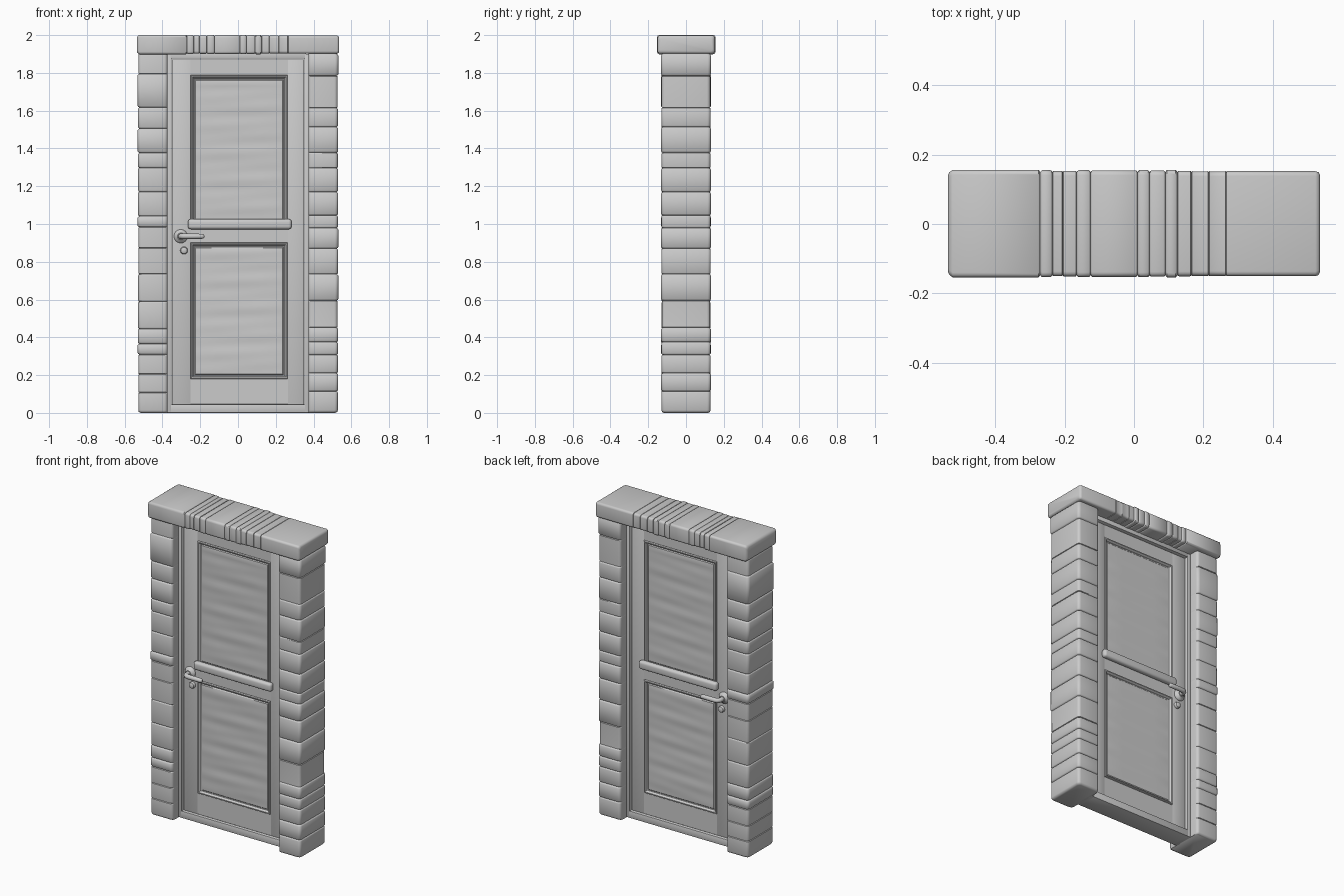
import bpy, bmesh, math, random
from mathutils import Vector, Matrix

if "Cube" in bpy.data.objects:
    bpy.data.objects.remove(bpy.data.objects["Cube"])

random.seed(4)


def finish(name, bm, angle=40):
    bmesh.ops.recalc_face_normals(bm, faces=bm.faces)
    me = bpy.data.meshes.new(name)
    bm.to_mesh(me)
    bm.free()
    ob = bpy.data.objects.new(name, me)
    bpy.context.collection.objects.link(ob)
    bpy.ops.object.select_all(action='DESELECT')
    ob.select_set(True)
    bpy.context.view_layer.objects.active = ob
    bpy.ops.object.shade_smooth_by_angle(angle=math.radians(angle))
    return ob


def box(name, x, y, z, r=0.004, seg=2):
    bm = bmesh.new()
    bmesh.ops.create_cube(bm, size=1)
    for v in bm.verts:
        v.co = [(a[0] + a[1]) / 2 + c * (a[1] - a[0]) for a, c in zip((x, y, z), v.co)]
    bmesh.ops.bevel(bm, geom=bm.edges[:], offset=r, segments=seg, profile=0.5, affect='EDGES')
    return finish(name, bm)


def loft(bm, rings, cap_start=True, cap_end=True):
    rows = [[bm.verts.new(p) for p in ring] for ring in rings]
    n = len(rows[0])
    for a, b in zip(rows, rows[1:]):
        for i in range(n):
            bm.faces.new((a[i], a[(i + 1) % n], b[(i + 1) % n], b[i]))
    if cap_start:
        bm.faces.new(rows[0])
    if cap_end:
        bm.faces.new(rows[-1])


def rounded_rect(u0, u1, v0, v1, r, seg=4):
    pts = []
    for k, (cu, cv) in enumerate(((u1 - r, v1 - r), (u0 + r, v1 - r), (u0 + r, v0 + r), (u1 - r, v0 + r))):
        for i in range(seg + 1):
            a = math.pi / 2 * (k + i / seg)
            pts.append((cu + r * math.cos(a), cv + r * math.sin(a)))
    return pts


def coursed(name, joints, u, v, place, groove=0.008, r=0.018, flat_u0=False, end=0.014):
    """One skin of stacked stones, pinched at every joint."""
    bm = bmesh.new()
    rings = []
    for i, (a, b) in enumerate(zip(joints, joints[1:])):
        j = random.uniform(-0.002, 0.003)
        first, last = i == 0, i == len(joints) - 2
        e0, e1 = (end if first else groove), (end if last else groove)
        steps = [(a, e0), (a + e0 * 0.35, e0 * 0.35), (a + e0, j),
                 (b - e1, j), (b - e1 * 0.35, e1 * 0.35), (b, e1)]
        for t, d in (steps if first else steps[1:]):
            du = 0 if flat_u0 else d
            pts = rounded_rect(u[0] + du, u[1] - d, v[0] + d, v[1] - d, r)
            rings.append([place(p, q, t) for p, q in pts])
    loft(bm, rings)
    return finish(name, bm, 50)


# Stone pillars
courses = [0, 0.11, 0.21, 0.31, 0.37, 0.45, 0.59, 0.73, 0.87, 0.98, 1.045,
           1.17, 1.30, 1.38, 1.51, 1.62, 1.79, 1.905]
for side, s in (("left", -1), ("right", 1)):
    zs = [0] + [z + random.uniform(-0.006, 0.006) for z in courses[1:-1]] + [1.905]
    coursed(side + "_pillar", zs, (0.373, 0.53), (-0.131, 0.131),
            lambda p, q, t, s=s: (s * p, q, t), flat_u0=True)

# Stone lintel with narrow bricks in the middle
coursed("lintel", [-0.536, -0.27, -0.235, -0.205, -0.165, -0.125, 0.01, 0.045, 0.09,
                   0.125, 0.165, 0.215, 0.265, 0.536], (-0.152, 0.154), (1.9, 2.0),
        lambda p, q, t: (t, p, q), groove=0.005, r=0.014)

# Door frame
F = 0.065
box("frame_left", (-0.38, -0.352), (-F, F), (0, 1.9))
box("frame_right", (0.352, 0.38), (-F, F), (0, 1.9))
box("frame_head", (-0.36, 0.36), (-F, F), (1.875, 1.91))
box("threshold", (-0.36, 0.36), (-F, F), (0, 0.045))

# Door leaf: stiles and rails around two panel openings
L = 0.046
PX = (-0.25, 0.262)
openings = {"lower": (0.18, 0.90), "upper": (1.0, 1.787)}
box("stile_left", (-0.349, PX[0]), (-L, L), (0.045, 1.872), 0.002)
box("stile_right", (PX[1], 0.349), (-L, L), (0.045, 1.872), 0.002)
for name, z in (("bottom_rail", (0.045, 0.18)), ("middle_rail", (0.90, 1.0)), ("top_rail", (1.787, 1.872))):
    box(name, (PX[0] - 0.003, PX[1] + 0.003), (-L, L), z, 0.001, 1)

# Moulded panels with gently rippled boards, both faces
steps = [(0, 0.040), (0, 0.049), (0.003, 0.053), (0.009, 0.053), (0.013, 0.049),
         (0.016, 0.039), (0.021, 0.037), (0.026, 0.042)]
for s, face in ((-1, "front"), (1, "back")):
    for key, (z0, z1) in openings.items():
        bm = bmesh.new()
        loft(bm, [[(PX[0] + d, s * y, z0 + d), (PX[1] - d, s * y, z0 + d),
                   (PX[1] - d, s * y, z1 - d), (PX[0] + d, s * y, z1 - d)] for d, y in steps], False, False)
        d, rows, cols = 0.026, 48, 8
        grid = []
        for i in range(rows + 1):
            z = z0 + d + (z1 - z0 - 2 * d) * i / rows
            row = []
            for k in range(cols + 1):
                x = PX[0] + d + (PX[1] - PX[0] - 2 * d) * k / cols
                edge = 0 if i in (0, rows) or k in (0, cols) else 1
                wave = 0.0012 * math.sin(z * 47 + x * 3) + 0.0008 * math.sin(z * 83 - x * 5)
                row.append(bm.verts.new((x, s * (0.042 + edge * (0.002 + wave)), z)))
            grid.append(row)
        for a, b in zip(grid, grid[1:]):
            for k in range(cols):
                bm.faces.new((a[k], a[k + 1], b[k + 1], b[k]))
        bmesh.ops.remove_doubles(bm, verts=bm.verts, dist=1e-5)
        finish(f"{key}_panel_{face}", bm)

    # Push bar across the middle
    y = sorted((s * 0.04, s * 0.078))
    box("cross_bar_" + face, (-0.265, 0.284), y, (0.972, 1.026), 0.016, 4)

    # Handle: rosettes turned from a profile
    for part, x, z, prof in (
            ("handle_rosette", -0.303, 0.935, [(0.036, 0.04), (0.036, 0.05), (0.032, 0.057), (0.022, 0.061), (0.018, 0.068)]),
            ("lock_knob", -0.286, 0.86, [(0.02, 0.04), (0.02, 0.054), (0.017, 0.062), (0.009, 0.066)])):
        bm = bmesh.new()
        loft(bm, [[(x + r * math.cos(i * math.pi / 12), s * h, z + r * math.sin(i * math.pi / 12))
                   for i in range(24)] for r, h in prof])
        finish(f"{part}_{face}", bm)

    # Handle: bent lever swept along a curve
    cu = bpy.data.curves.new("lever_path", 'CURVE')
    cu.dimensions = '3D'
    cu.bevel_depth = 0.0145
    cu.bevel_resolution = 3
    cu.use_fill_caps = True
    path = [(-0.303, 0.055, 1), (-0.303, 0.082, 1), (-0.300, 0.094, 1), (-0.291, 0.102, 1), (-0.278, 0.105, 1),
            (-0.23, 0.105, 1), (-0.19, 0.105, 0.95), (-0.182, 0.105, 0.75), (-0.178, 0.105, 0.3)]
    sp = cu.splines.new('POLY')
    sp.points.add(len(path) - 1)
    for p, (x, y, r) in zip(sp.points, path):
        p.co = (x, s * y, 0.935, 1)
        p.radius = r
    ob = bpy.data.objects.new("handle_lever_" + face, cu)
    bpy.context.collection.objects.link(ob)
    bpy.ops.object.select_all(action='DESELECT')
    ob.select_set(True)
    bpy.context.view_layer.objects.active = ob
    bpy.ops.object.convert(target='MESH')
    bpy.ops.object.shade_smooth_by_angle(angle=math.radians(50))
